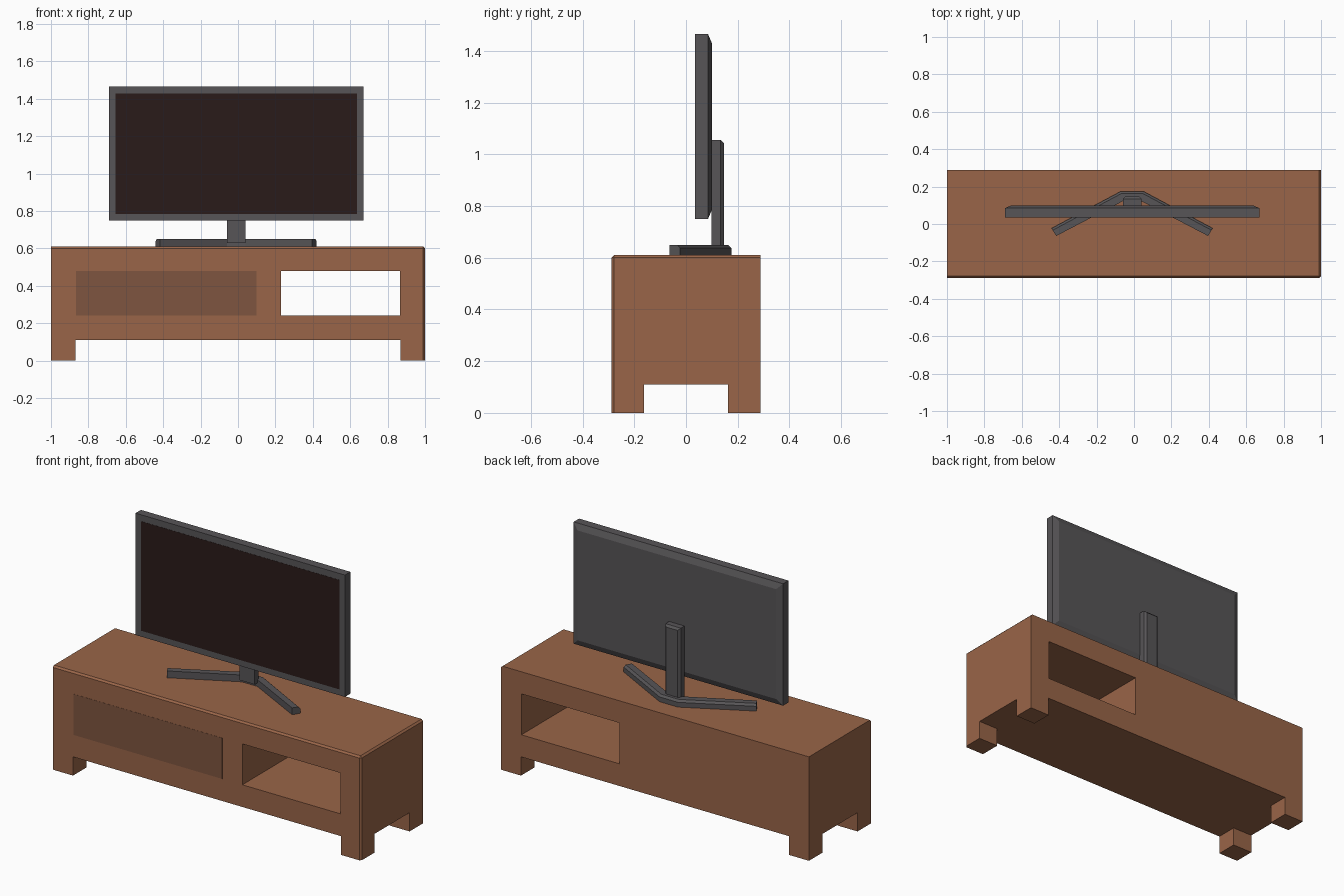
import bpy, bmesh

if "Cube" in bpy.data.objects:
    bpy.data.objects.remove(bpy.data.objects["Cube"])

CX = -0.01  # the television sits slightly left of centre


def material(name, rgb):
    m = bpy.data.materials.new(name)
    m.diffuse_color = (*rgb, 1)
    m.use_nodes = True
    m.node_tree.nodes["Principled BSDF"].inputs["Base Color"].default_value = m.diffuse_color
    return m


wood = material("wood", (0.32, 0.13, 0.065))
dark_wood = material("dark_wood", (0.21, 0.09, 0.05))
plastic = material("dark_plastic", (0.095, 0.09, 0.095))
glass = material("screen_black", (0.023, 0.011, 0.01))


def finish(name, bm, mat=None):
    bmesh.ops.recalc_face_normals(bm, faces=bm.faces)
    me = bpy.data.meshes.new(name)
    bm.to_mesh(me)
    bm.free()
    ob = bpy.data.objects.new(name, me)
    bpy.context.collection.objects.link(ob)
    if mat:
        me.materials.append(mat)
    return ob


def prism(outline, z0, z1):
    bm = bmesh.new()
    face = bm.faces.new([bm.verts.new((x, y, z0)) for x, y in outline])
    up = bmesh.ops.extrude_face_region(bm, geom=[face], use_keep_orig=True)
    for v in up["geom"]:
        if isinstance(v, bmesh.types.BMVert):
            v.co.z = z1
    return bm


def box(x0, x1, y0, y1, z0, z1):
    return prism([(x0, y0), (x1, y0), (x1, y1), (x0, y1)], z0, z1)


def bevel(bm, test, width, segments=1):
    edges = [e for e in bm.edges if test((e.verts[0].co + e.verts[1].co) / 2)]
    bmesh.ops.bevel(bm, geom=edges, offset=width, segments=segments,
                    affect='EDGES', profile=0.5)


# Cabinet: one block with softened front and right edges
W, D, H = 1.0, 0.288, 0.61
bm = box(-W, W, -D, D, 0, H)
bevel(bm, lambda c: (c.y < -0.28 and c.z > 0.6) or (c.x > 0.99 and c.z > 0.6)
      or (c.x > 0.99 and c.y < -0.28), 0.01)
cabinet = finish("cabinet", bm, wood)

# Open shelf through the cabinet, and the two crossing gaps that leave four feet
cuts = {
    "shelf_cutter": (0.23, 0.867, -1, 1, 0.24, 0.48),
    "long_gap_cutter": (-0.87, 0.87, -1, 1, -0.2, 0.11),
    "side_gap_cutter": (-2, 2, -0.163, 0.163, -0.2, 0.11),
}
bpy.context.view_layer.objects.active = cabinet
for name, size in cuts.items():
    cutter = finish(name, box(*size))
    cutter.hide_render = True
    mod = cabinet.modifiers.new(name, 'BOOLEAN')
    mod.object, mod.operation, mod.solver = cutter, 'DIFFERENCE', 'EXACT'
    bpy.ops.object.modifier_apply(modifier=mod.name)
    bpy.data.objects.remove(cutter)

# Darker door panel, flush with the cabinet front
finish("door_panel", box(-0.867, 0.1, -D - 0.001, -D + 0.01, 0.24, 0.48), dark_wood)

# Television housing: back face pulled in to form the sloped rear border
bm = box(CX - 0.68, CX + 0.68, 0.035, 0.085, 0.75, 1.465)
back = [f for f in bm.faces if f.calc_center_median().y > 0.084]
rear = bmesh.ops.extrude_face_region(bm, geom=back)
for v in rear["geom"]:
    if isinstance(v, bmesh.types.BMVert):
        v.co.y = 0.1
        v.co.x += 0.035 if v.co.x < CX else -0.035
        v.co.z += 0.035 if v.co.z < 1.1 else -0.035
bmesh.ops.delete(bm, geom=[f for f in back if f.is_valid], context='FACES')
finish("tv_housing", bm, plastic)

# Screen
finish("screen", box(CX - 0.645, CX + 0.645, 0.034, 0.045, 0.785, 1.427), glass)

# Neck with chamfered rear edges
bm = box(CX - 0.05, CX + 0.05, 0.098, 0.146, 0.63, 1.055)
bevel(bm, lambda c: c.y > 0.14 and c.z > 0.7, 0.012)
finish("stand_neck", bm, plastic)

# Angled foot: half outline mirrored about the television's centre line
half = [(0.06, 0.175), (0.431, -0.023), (0.406, -0.064), (0.05, 0.122)]
outline = [(CX + x, y) for x, y in half] + [(CX - x, y) for x, y in reversed(half)]
bm = prism(outline, 0.609, 0.65)
spine = []
for e in bm.edges:
    a, b = (v.co for v in e.verts)
    outer = all(c.y > 0.15 or abs(c.x - CX) > 0.42 for c in (a, b))
    if outer and min(a.z, b.z) > 0.64:
        spine.append(e)
bmesh.ops.bevel(bm, geom=spine, offset=0.012, segments=1, affect='EDGES')
finish("stand_foot", bm, plastic)
